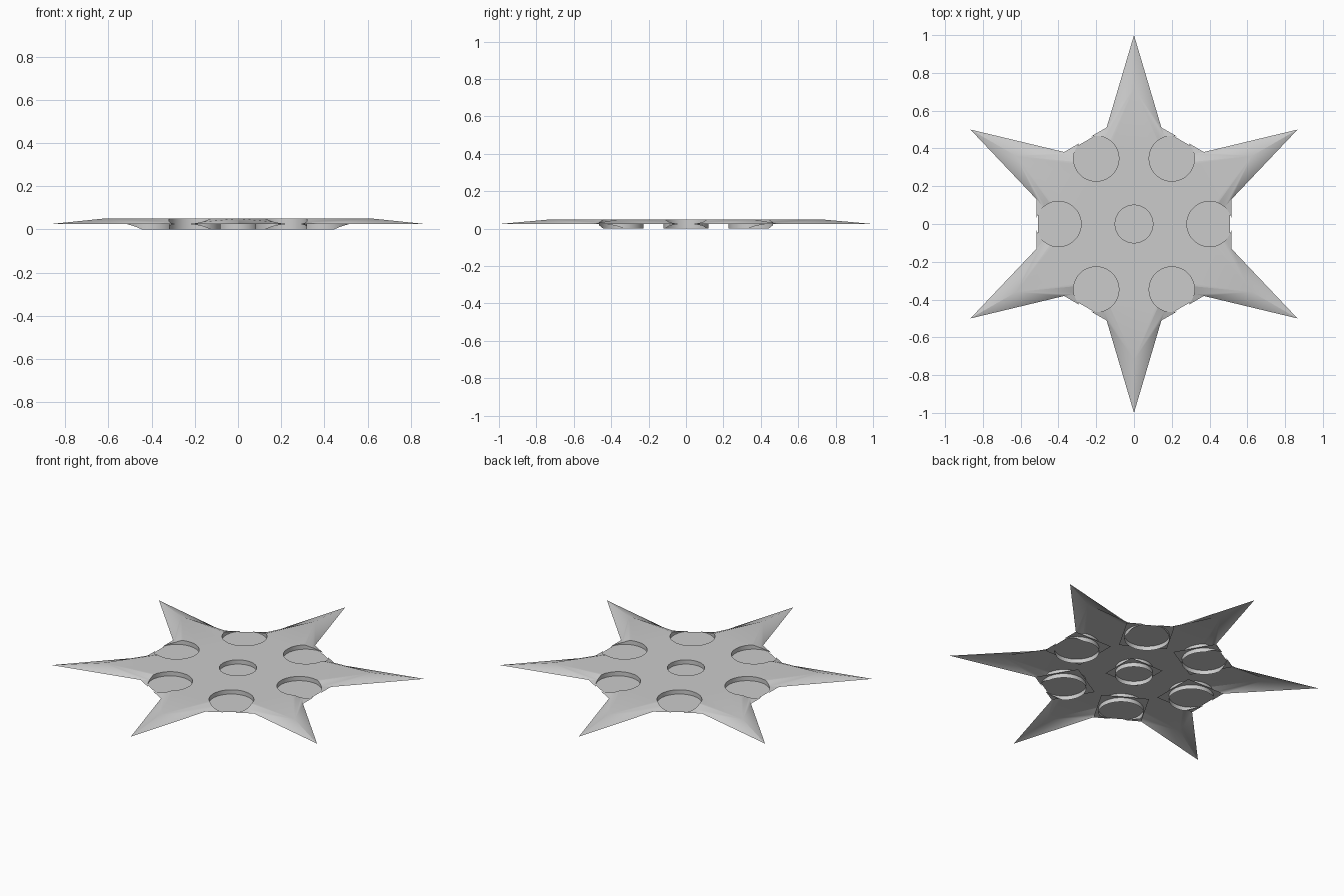
import bpy, bmesh, math
from mathutils import Vector, Matrix

cube = bpy.data.objects.get("Cube")
if cube:
    bpy.data.objects.remove(cube)

MID, TOP = 0.025, 0.05      # rim height and top height
HOLE_R, HUB_R, RING = 0.12, 0.1, 0.4

steel = bpy.data.materials.new("grey steel")
steel.use_nodes = True
steel.diffuse_color = (0.6, 0.6, 0.6, 1)
steel.node_tree.nodes["Principled BSDF"].inputs["Base Color"].default_value = (0.6, 0.6, 0.6, 1)


def make_object(name, bm):
    mesh = bpy.data.meshes.new(name)
    bm.to_mesh(mesh)
    bm.free()
    mesh.materials.append(steel)
    obj = bpy.data.objects.new(name, mesh)
    bpy.context.collection.objects.link(obj)
    return obj


# Star body: one arm on +y, turned six times, mirrored top to bottom
tip, peak = (0, 1, MID), (0, 0.72, TOP)
crown, notch, rim = (0.137, 0.417, TOP), (0.16, 0.465, 0.035), (0.145, 0.511, MID)
mirror_x = lambda p: (-p[0], p[1], p[2])
right_side = [(peak, tip, rim), (peak, rim, notch), (peak, notch, crown)]
left_side = [tuple(map(mirror_x, f)) for f in right_side]

bm = bmesh.new()
for flip in (1, -1):
    def add(points):
        bm.faces.new([bm.verts.new((p[0], p[1], MID + flip * (p[2] - MID))) for p in points])
    flat = []
    for k in range(6):
        turn = Matrix.Rotation(-k * math.pi / 3, 3, "Z")
        after = Matrix.Rotation(-(k + 1) * math.pi / 3, 3, "Z")
        for face in right_side + left_side:
            add([turn @ Vector(p) for p in face])
        # Bevel along the short straight edge between two arms
        a = [turn @ Vector(p) for p in (crown, notch, rim)]
        b = [after @ Vector(mirror_x(p)) for p in (crown, notch, rim)]
        add([a[0], a[1], b[1], b[0]])
        add([a[1], a[2], b[2], b[1]])
        flat += [turn @ Vector(p) for p in (mirror_x(crown), peak, crown)]
    add(flat)
bmesh.ops.remove_doubles(bm, verts=bm.verts, dist=0.0005)
bmesh.ops.recalc_face_normals(bm, faces=bm.faces)
star = make_object("star_body", bm)

# Round holes: hub plus a ring of six
holes = [(0, 0, HUB_R, 0)]
for k in range(6):
    angle = k * math.pi / 3
    holes.append((RING * math.cos(angle), RING * math.sin(angle), HOLE_R, angle))

bm = bmesh.new()
for x, y, r, angle in holes:
    bmesh.ops.create_cone(bm, cap_ends=True, segments=48, radius1=r, radius2=r,
                          depth=0.4, matrix=Matrix.Translation((x, y, MID)))
cutter = make_object("hole_cutter", bm)
cutter.hide_render = True
cut = star.modifiers.new("holes", "BOOLEAN")
cut.operation, cut.solver, cut.object = "DIFFERENCE", "EXACT", cutter
graph = bpy.context.evaluated_depsgraph_get()
result = bpy.data.meshes.new_from_object(star.evaluated_get(graph))
star.modifiers.clear()
star.data = result
bpy.data.objects.remove(cutter)

# Open the underside, leaving the hole walls as short collars
bm = bmesh.new()
bm.from_mesh(result)
bm.normal_update()
under = [f for f in bm.faces if f.normal.z < -0.05]
bmesh.ops.delete(bm, geom=under, context="FACES")
bm.to_mesh(result)
bm.free()

# Floor plates closing each hole at mid height, trimmed to the straight edges
bm = bmesh.new()
for x, y, r, angle in holes:
    half = r * 1.08
    outer = min(half, 0.508 - RING) if (x or y) else half
    turn = Matrix.Rotation(angle, 3, "Z")
    corners = [(-half, -half), (outer, -half), (outer, half), (-half, half)]
    bm.faces.new([bm.verts.new(Vector((x, y, MID)) + turn @ Vector((u, v, 0)))
                  for u, v in corners])
floors = make_object("hole_floors", bm)

# Soft shading with crisp edges
bpy.ops.object.select_all(action="DESELECT")
star.select_set(True)
bpy.context.view_layer.objects.active = star
bpy.ops.object.shade_smooth_by_angle(angle=math.radians(30))
